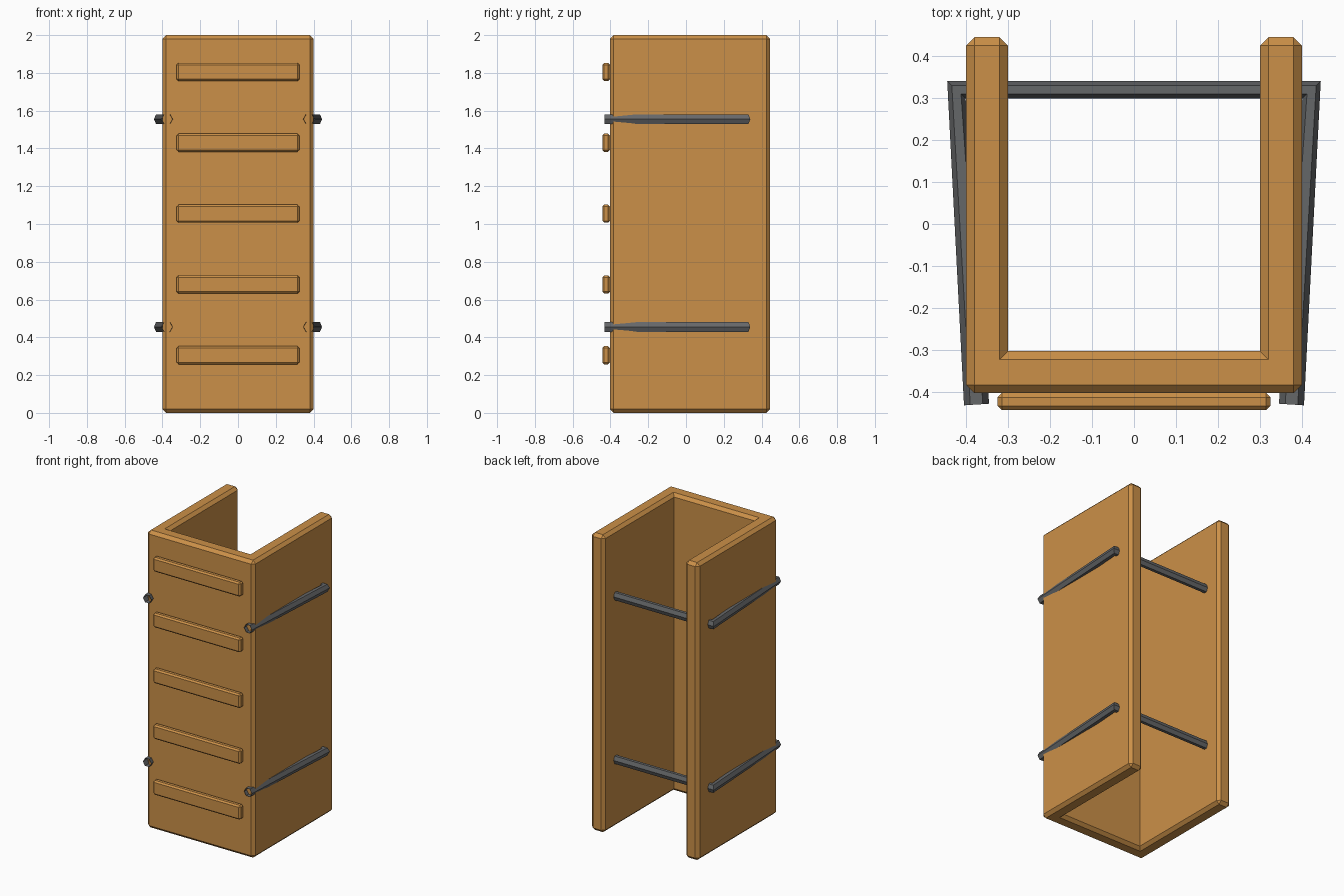
import bpy, bmesh, math
from mathutils import Vector

if "Cube" in bpy.data.objects:
    bpy.data.objects.remove(bpy.data.objects["Cube"])


def material(name, color):
    m = bpy.data.materials.new(name)
    m.diffuse_color = (*color, 1)
    m.use_nodes = True
    m.node_tree.nodes["Principled BSDF"].inputs["Base Color"].default_value = m.diffuse_color
    return m


WOOD = material("wood", (0.60, 0.28, 0.065))
METAL = material("dark_metal", (0.13, 0.135, 0.14))


def finish(name, bm, mat):
    bmesh.ops.recalc_face_normals(bm, faces=bm.faces)
    mesh = bpy.data.meshes.new(name)
    bm.to_mesh(mesh)
    bm.free()
    mesh.materials.append(mat)
    obj = bpy.data.objects.new(name, mesh)
    bpy.context.collection.objects.link(obj)
    return obj


def prism(name, outline, z0, z1, bevel, keep_sharp=()):
    """Extrude an xy outline from z0 to z1 and chamfer it; keep_sharp lists unbevelled corners."""
    bm = bmesh.new()
    base = bm.faces.new([bm.verts.new((x, y, z0)) for x, y in outline])
    top = bmesh.ops.extrude_face_region(bm, geom=[base], use_keep_orig=True)["geom"]
    for v in top:
        if isinstance(v, bmesh.types.BMVert):
            v.co.z = z1
    bmesh.ops.recalc_face_normals(bm, faces=bm.faces)

    def sharp(e):
        a, b = e.verts
        return abs(a.co.z - b.co.z) > 1e-4 and any(
            (a.co.xy - Vector(p)).length < 1e-4 for p in keep_sharp)

    edges = [e for e in bm.edges if not sharp(e)]
    bmesh.ops.bevel(bm, geom=edges, offset=bevel, segments=1, profile=0.5,
                    affect='EDGES', clamp_overlap=True)
    return finish(name, bm, WOOD)


def tube(name, path, z, radius, sides=6):
    """Open-ended tube along an xy path, with unscaled mitred corners."""
    pts = [Vector((x, y, z)) for x, y in path]
    bm = bmesh.new()
    rings = []
    for i, p in enumerate(pts):
        d = Vector()
        if i > 0:
            d += (p - pts[i - 1]).normalized()
        if i < len(pts) - 1:
            d += (pts[i + 1] - p).normalized()
        d.normalize()
        side = Vector((d.y, -d.x, 0))
        angles = [2 * math.pi * k / sides for k in range(sides)]
        rings.append([bm.verts.new(p + radius * (math.cos(a) * side + Vector((0, 0, math.sin(a)))))
                      for a in angles])
    for r, s in zip(rings, rings[1:]):
        for k in range(sides):
            n = (k + 1) % sides
            bm.faces.new((r[k], r[n], s[n], s[k]))
    return finish(name, bm, METAL)


# Three-sided wooden casing, open at the back, top and bottom
FRONT, BACK = -0.403, 0.445
inner = [(0.3, FRONT + 0.1), (-0.3, FRONT + 0.1)]
prism("casing", [(-0.4, FRONT), (0.4, FRONT), (0.4, BACK), (0.3, BACK), *inner,
                 (-0.3, BACK), (-0.4, BACK)], 0, 2, 0.02, keep_sharp=inner)

# Horizontal slats on the front
for i in range(5):
    zc = 0.305 + 0.375 * i
    prism(f"front_slat_{i + 1}", [(-0.325, FRONT - 0.04), (0.325, FRONT - 0.04),
                                  (0.325, FRONT), (-0.325, FRONT)],
          zc - 0.048, zc + 0.048, 0.01)

# Hexagonal metal straps wrapping the sides and back
for name, z in (("lower_strap", 0.455), ("upper_strap", 1.555)):
    tube(name, [(-0.375, -0.43), (-0.423, 0.32), (0.423, 0.32), (0.375, -0.43)], z, 0.03)
